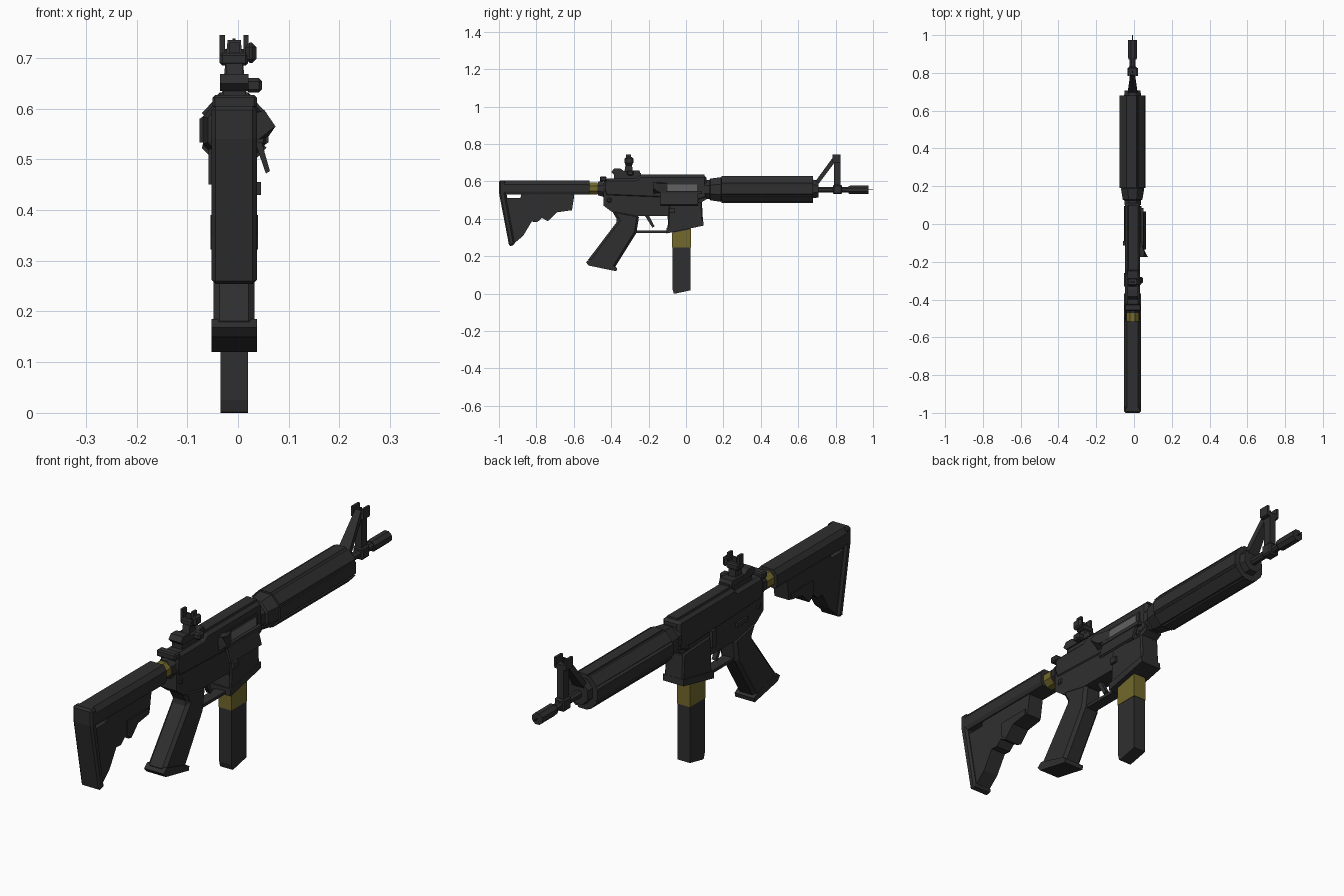
import bpy, bmesh, math

CX = -0.0075   # centre plane of the body


def material(name, col):
    m = bpy.data.materials.new(name)
    m.diffuse_color = (*col, 1)
    return m


DARK = material("dark_grey", (0.028, 0.028, 0.028))
GOLD = material("dull_gold", (0.17, 0.14, 0.025))
STEEL = material("light_steel", (0.12, 0.12, 0.12))


def finish(name, bm, mat, bevel=0):
    bmesh.ops.recalc_face_normals(bm, faces=bm.faces)
    me = bpy.data.meshes.new(name)
    bm.to_mesh(me)
    bm.free()
    me.materials.append(mat)
    ob = bpy.data.objects.new(name, me)
    bpy.context.collection.objects.link(ob)
    if bevel:
        b = ob.modifiers.new("bevel", 'BEVEL')
        b.width, b.segments, b.limit_method = bevel, 1, 'ANGLE'
        b.angle_limit = math.radians(50)
    return ob


def skin(name, rings, mat, bevel=0):
    """Join equal rings of points into a capped solid."""
    bm = bmesh.new()
    vs = [[bm.verts.new(p) for p in r] for r in rings]
    n = len(vs[0])
    for a, b in zip(vs, vs[1:]):
        for i in range(n):
            bm.faces.new((a[i], a[(i + 1) % n], b[(i + 1) % n], b[i]))
    bm.faces.new(vs[0])
    bm.faces.new(vs[-1])
    return finish(name, bm, mat, bevel)


def prism(name, pts, half, mat=DARK, cx=CX, bevel=0):
    """Side profile in (y, z) pushed out to both sides."""
    return skin(name, [[(cx + s * half, y, z) for y, z in pts] for s in (-1, 1)], mat, bevel)


def box(name, x, y, z, mat=DARK, bevel=0):
    pts = [(y[0], z[0]), (y[1], z[0]), (y[1], z[1]), (y[0], z[1])]
    return prism(name, pts, (x[1] - x[0]) / 2, mat, (x[0] + x[1]) / 2, bevel)


def tube(name, secs, n=8, mat=DARK, cz=0.555):
    """Faceted rod along y; secs = (y, half width, half height)."""
    k = 1 / math.cos(math.pi / n)
    ang = [2 * math.pi * (i + 0.5) / n for i in range(n)]
    return skin(name, [[(CX + rx * k * math.cos(a), y, cz + rz * k * math.sin(a))
                        for a in ang] for y, rx, rz in secs], mat)


def extrude_y(name, pts, y0, y1, mat=DARK):
    """Cross-section in (x, z) run along y."""
    return skin(name, [[(x, y, z) for x, z in pts] for y in (y0, y1)], mat)


# Stock: chamfered tube housing, web, butt pad
extrude_y("stock_housing", [(-0.045, 0.53), (0.03, 0.53), (0.037, 0.545), (0.037, 0.585),
                            (0.022, 0.605), (-0.037, 0.605), (-0.052, 0.585), (-0.052, 0.545)],
          -0.985, -0.515)
prism("stock_web", [(-0.985, 0.535), (-0.96, 0.535), (-0.955, 0.512), (-0.885, 0.512), (-0.88, 0.535),
                    (-0.60, 0.535), (-0.598, 0.52), (-0.61, 0.445), (-0.69, 0.44), (-0.74, 0.388),
                    (-0.77, 0.405), (-0.795, 0.383), (-0.825, 0.385), (-0.87, 0.31), (-0.935, 0.255)], 0.033)
prism("stock_lever", [(-0.76, 0.47), (-0.62, 0.47), (-0.62, 0.445), (-0.69, 0.435), (-0.735, 0.39), (-0.76, 0.41)], 0.038)
prism("butt_pad", [(-1.0, 0.605), (-1.0, 0.54), (-0.945, 0.252), (-0.915, 0.262), (-0.966, 0.54),
                   (-0.966, 0.605)], 0.0445, bevel=0.008)

# Gold collar and buffer tube
tube("buffer_tube", [(-0.53, 0.028, 0.028), (-0.43, 0.028, 0.028)], cz=0.562)
tube("stock_collar", [(-0.515, 0.033, 0.033), (-0.472, 0.033, 0.033)], mat=GOLD, cz=0.562)
tube("rear_ring", [(-0.47, 0.03, 0.036), (-0.44, 0.036, 0.045)], cz=0.562)

# Receiver, built from upper, lower and magazine well
prism("upper_receiver", [(-0.43, 0.52), (-0.445, 0.56), (-0.44, 0.605), (-0.42, 0.615), (-0.27, 0.615),
                         (-0.245, 0.632), (0.11, 0.632), (0.115, 0.51), (0.08, 0.5)], 0.04, bevel=0.012)
prism("lower_receiver", [(-0.44, 0.545), (-0.44, 0.47), (-0.40, 0.44), (-0.36, 0.42), (-0.25, 0.415),
                         (-0.10, 0.415), (-0.10, 0.40), (0.085, 0.40), (0.085, 0.49), (0.11, 0.505),
                         (0.11, 0.535)], 0.036)
prism("magazine_well", [(-0.10, 0.325), (0.092, 0.367), (0.085, 0.49), (-0.09, 0.50)], 0.043, bevel=0.006)
prism("magazine_well_lip", [(-0.103, 0.322), (0.094, 0.364), (0.092, 0.39), (-0.103, 0.352)], 0.0465)
box("charging_handle", (-0.05, 0.037), (-0.46, -0.425), (0.60, 0.627), bevel=0.005)
extrude_y("top_rail", [(-0.035, 0.62), (0.02, 0.62), (0.015, 0.638), (-0.03, 0.638)], -0.24, 0.10)

# Right side fittings: ejection port, hanging cover, forward assist
box("port_frame", (0.02, 0.037), (-0.135, 0.075), (0.54, 0.595))
box("ejection_port", (0.03, 0.0395), (-0.12, 0.06), (0.55, 0.585), STEEL)
extrude_y("port_cover", [(0.032, 0.545), (0.045, 0.54), (0.063, 0.477), (0.055, 0.472), (0.04, 0.515)],
          -0.135, 0.065)
box("cover_hinge", (0.03, 0.05), (-0.14, 0.085), (0.532, 0.547))
skin("forward_assist", [[(0.025, -0.10, 0.54), (0.04, -0.10, 0.54), (0.04, -0.10, 0.59), (0.025, -0.10, 0.59)],
                        [(0.025, -0.15, 0.535), (0.06, -0.15, 0.545), (0.055, -0.15, 0.59), (0.025, -0.15, 0.6)],
                        [(0.035, -0.175, 0.535), (0.074, -0.175, 0.565), (0.052, -0.175, 0.597),
                         (0.03, -0.175, 0.59)]], DARK)
box("magazine_release", (0.03, 0.045), (-0.09, -0.06), (0.43, 0.455))

# Left side fittings
box("bolt_catch", (-0.058, -0.04), (-0.115, -0.09), (0.45, 0.52))
box("selector_lever", (-0.052, -0.04), (-0.33, -0.26), (0.47, 0.487))
for y, z in ((-0.41, 0.50), (0.06, 0.51)):
    box("takedown_pin", (-0.048, 0.033), (y - 0.012, y + 0.012), (z - 0.012, z + 0.012), bevel=0.005)

# Grip, trigger and guard
prism("grip", [(-0.40, 0.45), (-0.365, 0.39), (-0.53, 0.172), (-0.50, 0.15), (-0.385, 0.133), (-0.265, 0.325),
               (-0.25, 0.42)], 0.0405, bevel=0.012)
prism("grip_base", [(-0.535, 0.168), (-0.52, 0.15), (-0.372, 0.12), (-0.368, 0.137), (-0.39, 0.15),
                    (-0.515, 0.185)], 0.0445)
prism("trigger", [(-0.222, 0.42), (-0.20, 0.42), (-0.168, 0.36), (-0.18, 0.353)], 0.009)
box("trigger_guard", (-0.03, 0.015), (-0.275, -0.095), (0.325, 0.337))

# Magazine with gold band
prism("magazine", [(-0.072, 0.34), (-0.072, 0.025), (-0.066, 0.002), (-0.06, 0.0), (0.025, 0.018), (0.025, 0.36)], 0.0275)
prism("magazine_band", [(-0.074, 0.325), (-0.074, 0.248), (0.027, 0.248), (0.027, 0.345)], 0.029, GOLD)

# Handguard: eight raised panels separated by grooves
section = []
for i in range(8):
    a = i * math.pi / 4
    for r, t in ((0.068, -0.022), (0.068, 0.022), (0.062, 0.022), (0.062, 0.0257)):
        section.append((CX + r * math.cos(a) - t * math.sin(a),
                        0.557 + 1.06 * (r * math.sin(a) + t * math.cos(a))))
extrude_y("handguard", section, 0.19, 0.68)
tube("handguard_ring", [(0.10, 0.044, 0.05), (0.125, 0.044, 0.05), (0.13, 0.052, 0.058),
                        (0.188, 0.062, 0.066), (0.195, 0.05, 0.055)], cz=0.557)
tube("handguard_cap", [(0.675, 0.045, 0.05), (0.708, 0.042, 0.046)], cz=0.56)

# Barrel and muzzle
tube("barrel", [(0.69, 0.015, 0.015), (0.89, 0.015, 0.015)])
tube("muzzle_device", [(0.87, 0.02, 0.02), (0.88, 0.023, 0.023), (0.975, 0.023, 0.023)])
tube("bore_pin", [(0.97, 0.002, 0.002), (1.0, 0.002, 0.002)], n=4)

# Front sight: base, post, slanted brace and ears
box("front_sight_base", (-0.03, 0.015), (0.785, 0.835), (0.532, 0.582), bevel=0.006)
box("front_sight_post", (-0.022, 0.007), (0.79, 0.825), (0.57, 0.72))
skin("front_sight_brace", [[(CX + s * w, y, z) for s, y, z in
                           ((-1, y0, z0), (1, y0, z0), (1, y1, z1), (-1, y1, z1))]
                          for w, y0, z0, y1, z1 in ((0.026, 0.695, 0.605, 0.70, 0.575),
                                                    (0.013, 0.79, 0.735, 0.79, 0.695))], DARK)
box("front_sight_head", (-0.033, 0.018), (0.785, 0.825), (0.70, 0.718))
for s in (-1, 1):
    x = CX + s * 0.023
    box("front_sight_ear", (x - 0.005, x + 0.005), (0.783, 0.827), (0.705, 0.745))
box("front_sight_pin", (-0.0105, -0.0045), (0.80, 0.81), (0.71, 0.738))

# Rear sight: clamp, arm, aperture head and side knobs
box("rear_sight_mount", (-0.03, 0.015), (-0.385, -0.24), (0.61, 0.645))
prism("rear_sight_clamp", [(-0.40, 0.65), (-0.385, 0.668), (-0.35, 0.668), (-0.33, 0.655), (-0.25, 0.66),
                           (-0.24, 0.635), (-0.385, 0.635)], 0.028)
box("clamp_screw", (0.015, 0.047), (-0.315, -0.28), (0.632, 0.66), bevel=0.006)
prism("rear_sight_arm", [(-0.33, 0.65), (-0.285, 0.65), (-0.29, 0.71), (-0.32, 0.71)], 0.016)
box("rear_sight_head", (-0.036, 0.02), (-0.325, -0.285), (0.685, 0.71), bevel=0.005)
for s in (-1, 1):
    x = CX + s * 0.0235
    box("rear_sight_ear", (x - 0.005, x + 0.005), (-0.32, -0.295), (0.70, 0.745))
box("rear_sight_aperture", (-0.018, 0.003), (-0.312, -0.303), (0.70, 0.73))
box("windage_knob", (0.015, 0.036), (-0.328, -0.282), (0.69, 0.73), bevel=0.008)
